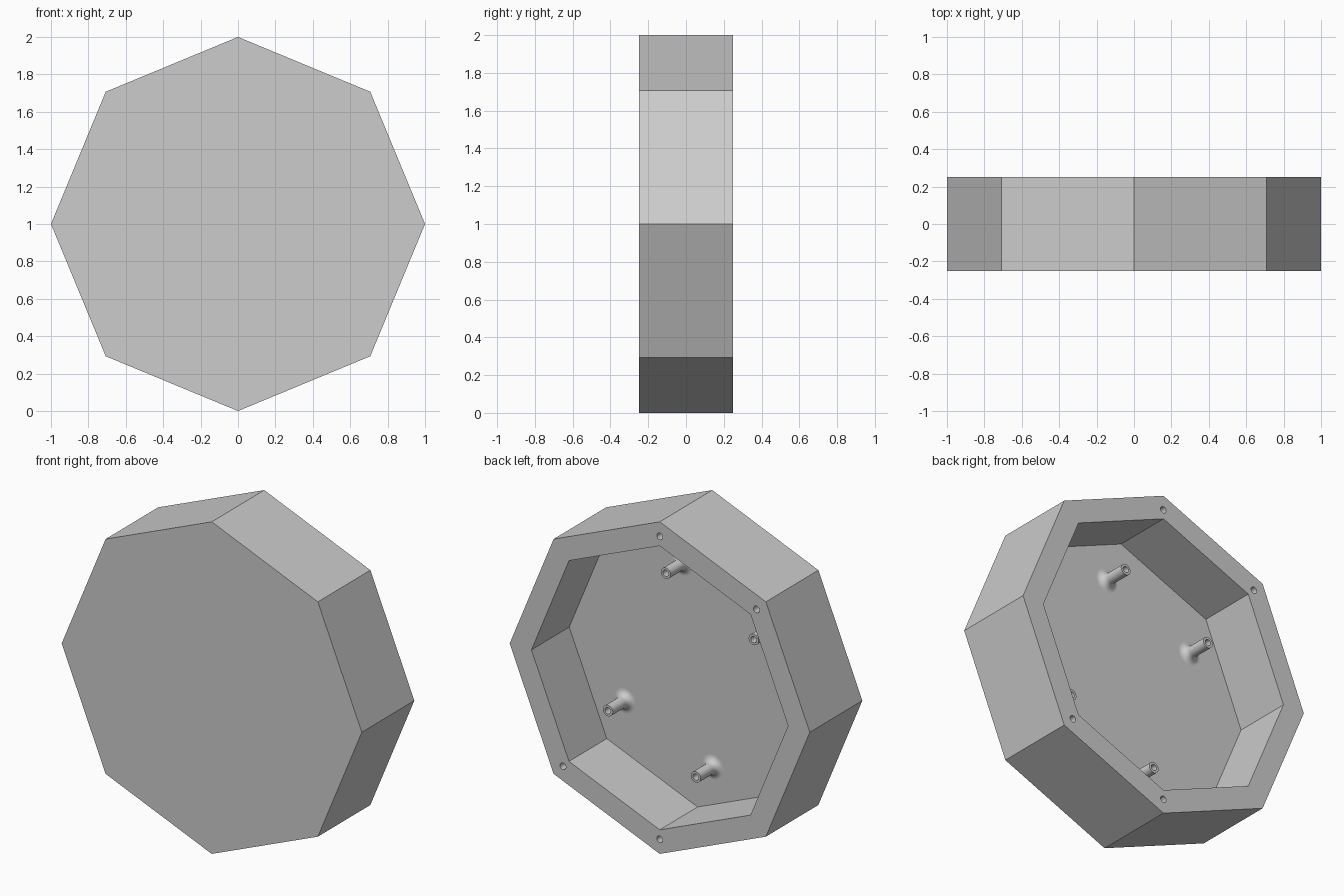
import bpy, bmesh
from math import sin, cos, pi, radians
from mathutils import Matrix, Vector

cube = bpy.data.objects.get("Cube")
if cube:
    bpy.data.objects.remove(cube, do_unlink=True)

BACK, FRONT, FLOOR = 0.25, -0.25, -0.11
CENTER = Vector((0, 0, 1))
GREY = (0.604, 0.604, 0.604, 1)

grey = bpy.data.materials.new("plain_grey")
grey.use_nodes = True
grey.diffuse_color = GREY
grey.node_tree.nodes["Principled BSDF"].inputs["Base Color"].default_value = GREY


def lathe(name, profile, steps, x=0.0, z=0.0, smooth=False):
    """Revolve (radius, y) points about an axis along y and close both ends."""
    bm = bmesh.new()
    angles = [2 * pi * i / steps for i in range(steps)]
    rings = [[bm.verts.new((r * cos(a), y, r * sin(a))) for a in angles] for r, y in profile]
    for a, b in zip(rings, rings[1:]):
        for i in range(steps):
            j = (i + 1) % steps
            bm.faces.new((a[i], a[j], b[j], b[i]))
    bm.faces.new(rings[0])
    bm.faces.new(rings[-1])
    bmesh.ops.recalc_face_normals(bm, faces=bm.faces)
    mesh = bpy.data.meshes.new(name)
    bm.to_mesh(mesh)
    bm.free()
    mesh.materials.append(grey)
    obj = bpy.data.objects.new(name, mesh)
    obj.location = CENTER + Vector((x, 0, z))
    bpy.context.collection.objects.link(obj)
    if smooth:
        bpy.ops.object.select_all(action='DESELECT')
        obj.select_set(True)
        bpy.context.view_layer.objects.active = obj
        bpy.ops.object.shade_smooth_by_angle(angle=radians(35))
    return obj


# Octagonal case, open at the back
case = lathe("case", [(1, FRONT), (1, BACK), (0.855, BACK), (0.855, FLOOR)], 8)

# Screw holes in the rim, at four of the corners
bpy.context.view_layer.objects.active = case
for degrees in (90, 135, 270, 315):
    a = radians(degrees)
    cutter = lathe("rim_hole_cutter", [(0.02, 0.05), (0.02, 0.3)], 24, 0.912 * cos(a), 0.912 * sin(a))
    cutter.hide_render = True
    cut = case.modifiers.new("rim_hole", 'BOOLEAN')
    cut.operation = 'DIFFERENCE'
    cut.solver = 'EXACT'
    cut.object = cutter
    bpy.ops.object.modifier_apply(modifier=cut.name)
    bpy.data.objects.remove(cutter, do_unlink=True)

# Hollow standoffs with a filleted foot, on a tilted rectangle
POST, FILLET = 0.033, 0.04
foot = [(POST + FILLET * (1 - sin(t)), FLOOR + FILLET * (1 - cos(t)))
        for t in (i * pi / 16 for i in range(9))]
post = foot + [(POST, 0.05), (0.019, 0.05), (0.019, FLOOR + 0.01)]
tilt = Matrix.Rotation(radians(22.5), 2)
for n, (u, v) in enumerate(((1, 1), (-1, 1), (1, -1), (-1, -1))):
    x, z = tilt @ Vector((0.317 * u, 0.504 * v))
    lathe(f"standoff_{n + 1}", post, 32, x, z, smooth=True)
